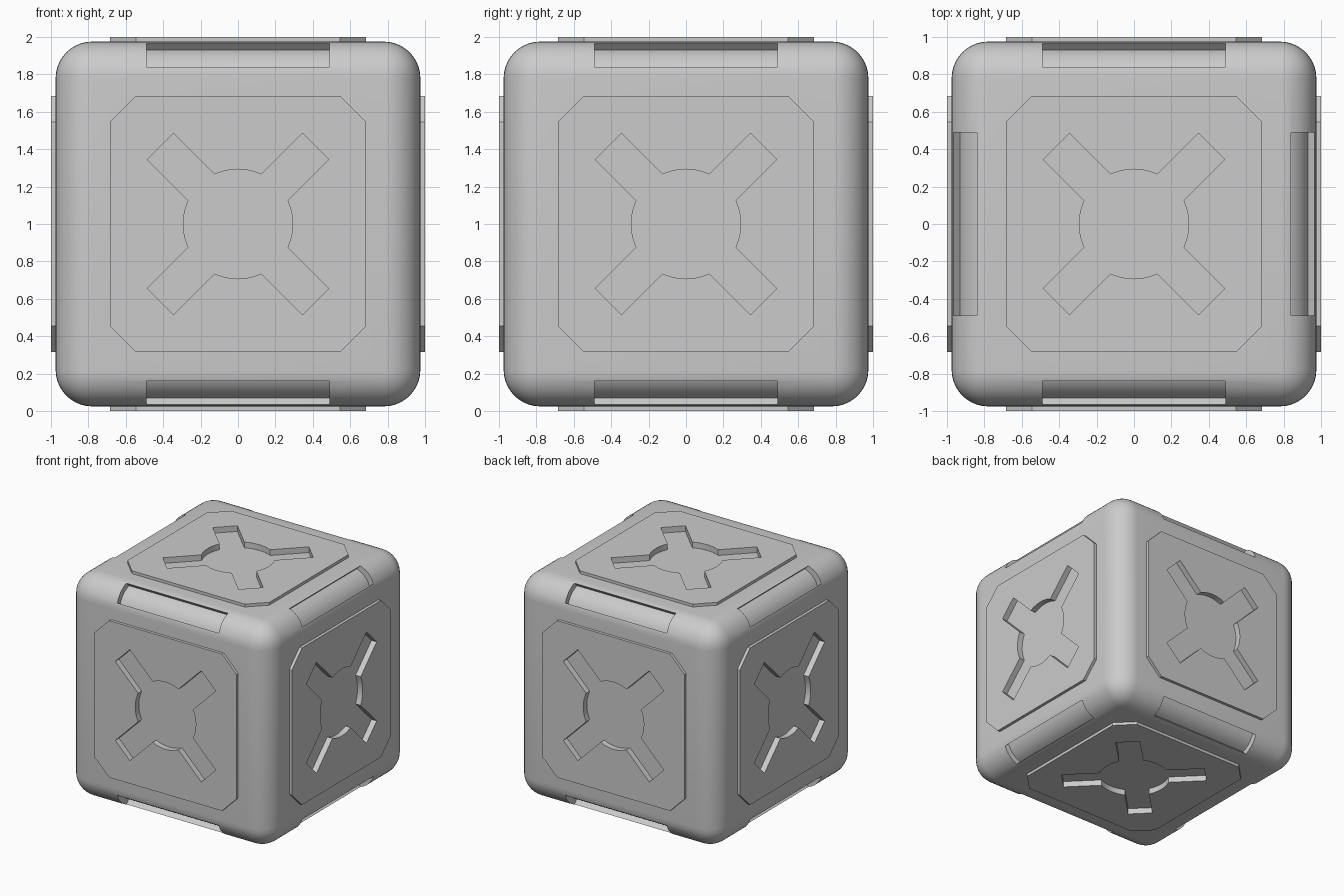
import bpy, bmesh
from math import sin, cos, asin, pi, radians
from mathutils import Matrix, Vector

if "Cube" in bpy.data.objects:
    bpy.data.objects.remove(bpy.data.objects["Cube"])

HALF, RAD, SEG = 0.975, 0.195, 10
CENTRE = Matrix.Translation((0, 0, 1))
TURNS = [Matrix.Rotation(k * pi / 2, 4, 'Z') for k in range(4)]
# six rotations taking the +z face to every side of the cube
FACES = [Matrix.Identity(4), Matrix.Rotation(pi, 4, 'X')] + \
        [t @ Matrix.Rotation(pi / 2, 4, 'X') for t in TURNS]


def make_object(name, bm, mat=CENTRE):
    bmesh.ops.transform(bm, matrix=mat, verts=bm.verts)
    bmesh.ops.recalc_face_normals(bm, faces=bm.faces)
    mesh = bpy.data.meshes.new(name)
    bm.to_mesh(mesh)
    bm.free()
    ob = bpy.data.objects.new(name, mesh)
    bpy.context.collection.objects.link(ob)
    return ob


def prism(bm, pts, lo, hi, mat):
    """Closed prism: outline in local xy, from z = lo to z = hi."""
    a = [bm.verts.new(mat @ Vector((x, y, lo))) for x, y in pts]
    b = [bm.verts.new(mat @ Vector((x, y, hi))) for x, y in pts]
    bm.faces.new(a[::-1])
    bm.faces.new(b)
    n = len(pts)
    for i in range(n):
        bm.faces.new((a[i], a[(i + 1) % n], b[(i + 1) % n], b[i]))


def cut(ob, cutter):
    m = ob.modifiers.new("cut", 'BOOLEAN')
    m.operation, m.solver, m.object = 'DIFFERENCE', 'EXACT', cutter
    bpy.context.view_layer.objects.active = ob
    bpy.ops.object.modifier_apply(modifier=m.name)


# rounded cube body
bm = bmesh.new()
bmesh.ops.create_cube(bm, size=2 * HALF)
bmesh.ops.bevel(bm, geom=bm.edges[:], offset=RAD, segments=SEG,
                profile=0.5, affect='EDGES')
body = make_object("body", bm)

# raised plates with clipped corners
P, C = 0.685, 0.545
plate = [(P, -C), (P, C), (C, P), (-C, P), (-P, C), (-P, -C), (-C, -P), (C, -P)]
bm = bmesh.new()
for f in FACES:
    prism(bm, plate, 0.962, 1.0, f)
plates = make_object("face_plates", bm)

# cross with round hub, sunk into every face
W, L, R = 0.099, 0.587, 0.293
a0 = asin(W / R)
cross = []
for k in range(4):
    phi = pi / 4 + k * pi / 2
    d, s = Vector((cos(phi), sin(phi))), Vector((-sin(phi), cos(phi)))
    cross += [tuple(d * L - s * W), tuple(d * L + s * W)]
    for i in range(7):
        a = phi + a0 + (pi / 2 - 2 * a0) * i / 6
        cross.append((R * cos(a), R * sin(a)))
bm = bmesh.new()
for f in FACES:
    prism(bm, cross, 0.95, 1.1, f)
cross_cutter = make_object("cross_cutter", bm)

# long slots in the eight top and bottom edges, with a rounded floor
D = 0.05 / 2 ** 0.5
arc = [(HALF - RAD + RAD * cos(radians(a)) - D,
        HALF - RAD + RAD * sin(radians(a)) - D) for a in range(18, 73, 9)]
slot = arc + [(arc[-1][0] + 0.2, arc[-1][1] + 0.2),
              (arc[0][0] + 0.2, arc[0][1] + 0.2)]
to_edge = Matrix(((0, 0, 1, 0), (-1, 0, 0, 0), (0, 1, 0, 0), (0, 0, 0, 1)))
bm = bmesh.new()
for flip in (1, -1):
    for t in TURNS:
        prism(bm, slot, -0.49, 0.49, Matrix.Diagonal((1, 1, flip, 1)) @ t @ to_edge)
slot_cutter = make_object("slot_cutter", bm)

cut(body, cross_cutter)
cut(body, slot_cutter)
cut(plates, cross_cutter)
for c in (cross_cutter, slot_cutter):
    bpy.data.objects.remove(c)

# smooth rounding, crisp cuts
for ob in (body, plates):
    bpy.ops.object.select_all(action='DESELECT')
    ob.select_set(True)
    bpy.context.view_layer.objects.active = ob
    bpy.ops.object.shade_smooth_by_angle(angle=radians(25))
